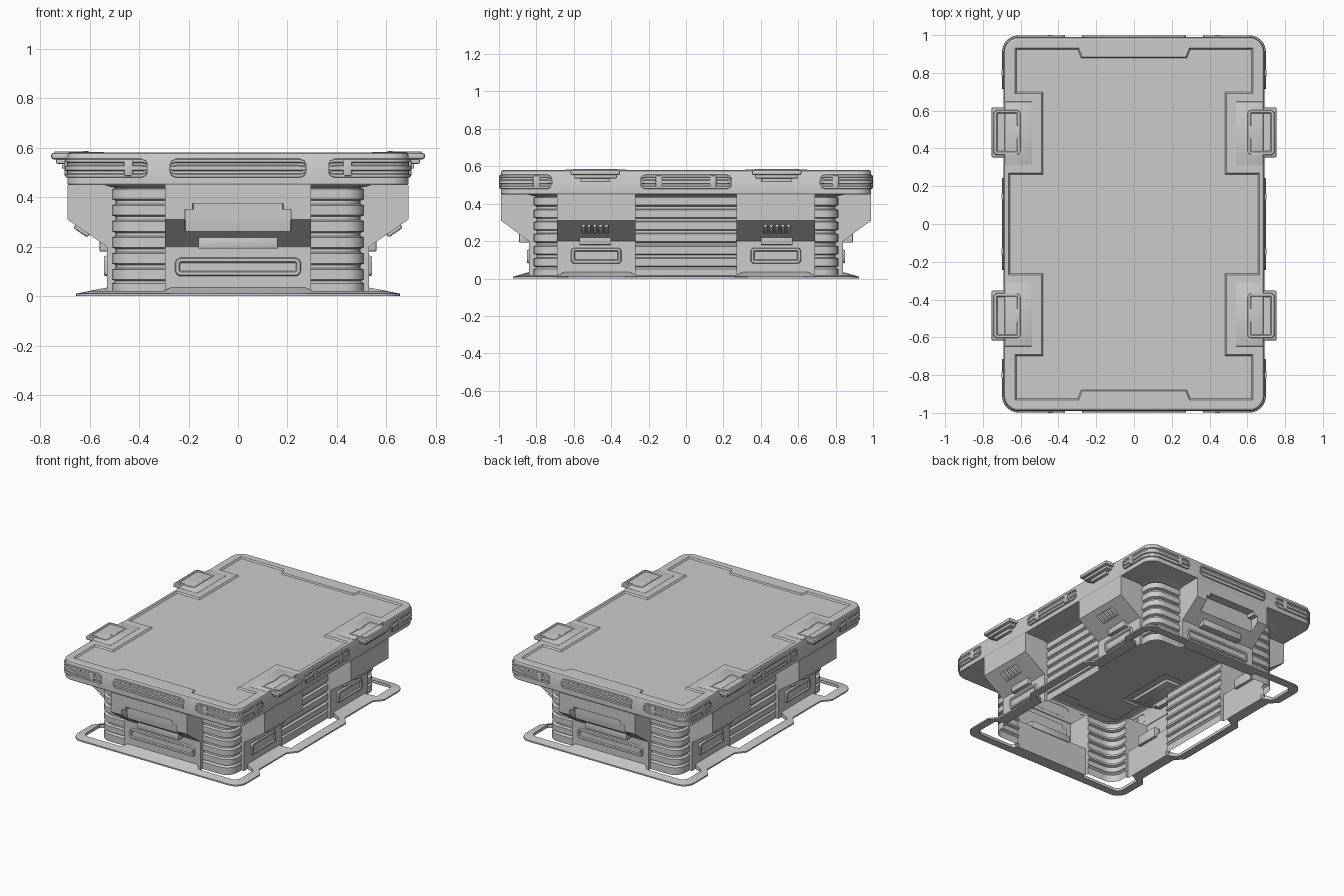
import bpy, bmesh, math
from mathutils import Vector, Matrix

if "Cube" in bpy.data.objects:
    bpy.data.objects.remove(bpy.data.objects["Cube"])


def finish(name, bm, mirror="XY", angle=30):
    """Turn a bmesh into an object mirrored about the world axes."""
    me = bpy.data.meshes.new(name)
    bmesh.ops.remove_doubles(bm, verts=bm.verts, dist=0.0002)
    bm.to_mesh(me)
    bm.free()
    ob = bpy.data.objects.new(name, me)
    bpy.context.collection.objects.link(ob)
    if mirror:
        m = ob.modifiers.new("mirror", "MIRROR")
        m.use_axis = ["X" in mirror, "Y" in mirror, False]
        m.merge_threshold = 0.0005
    bpy.ops.object.select_all(action="DESELECT")
    bpy.context.view_layer.objects.active = ob
    ob.select_set(True)
    bpy.ops.object.shade_smooth_by_angle(angle=math.radians(angle))
    return ob


def add_grid(bm, rows):
    vs = [[bm.verts.new(p) for p in row] for row in rows]
    for a, b in zip(vs, vs[1:]):
        for i in range(len(a) - 1):
            bm.faces.new((a[i], a[i + 1], b[i + 1], b[i]))


def arc(cx, cy, r, n=6):
    """Quarter arc of the front right corner, front to side."""
    return [(cx + r * math.sin(t), cy - r * math.cos(t))
            for t in (math.pi / 2 * i / n for i in range(n + 1))]


def box(name, lo, hi, bevel=0.006, mirror="XY", rot=None):
    lo, hi = Vector(lo), Vector(hi)
    bm = bmesh.new()
    bmesh.ops.create_cube(bm, size=1)
    bmesh.ops.scale(bm, vec=hi - lo, verts=bm.verts)
    bmesh.ops.bevel(bm, geom=bm.edges[:], offset=bevel, segments=2, profile=0.5, affect="EDGES")
    if rot:
        bmesh.ops.rotate(bm, matrix=Matrix.Rotation(rot, 3, "Y"), verts=bm.verts)
    bmesh.ops.translate(bm, vec=(lo + hi) / 2, verts=bm.verts)
    return finish(name, bm, mirror)


def plate(name, origin, u, v, w, h, r, depth, mirror="XY"):
    """Raised rounded panel with a sunken middle."""
    o, u, v = Vector(origin), Vector(u), Vector(v)
    n = u.cross(v)
    rows = []
    for ins, d in ((0, 0), (0.004, depth), (0.016, depth), (0.021, depth * 0.3)):
        rr, row = max(r - ins, 0.003), []
        for k in range(4):
            sx, sy = ((1, 1), (-1, 1), (-1, -1), (1, -1))[k]
            for i in range(5):
                t = math.pi / 2 * (k + i / 4)
                row.append(o + u * (sx * (w / 2 - ins - rr) + rr * math.cos(t))
                           + v * (sy * (h / 2 - ins - rr) + rr * math.sin(t)) + n * d)
        rows.append(row + row[:1])
    bm = bmesh.new()
    add_grid(bm, rows)
    bm.faces.new([bm.verts.new(p) for p in rows[-1][:-1]])
    return finish(name, bm, mirror)


# Body shell: ribbed core with flared blocks, open below, one quarter
RIBS = [0.087 + 0.065 * k for k in range(6)]


def columns(z, rx, ry, sx, fy, r):
    rec = min(fy, 0.93) if 0.26 < z < 0.375 else fy
    pts = [(0, -rec), (0.18 if z > 0.35 else 0.212, -rec), (0.183 if z > 0.35 else 0.215, -fy),
           (0.295, -fy), (0.295, -ry)]
    pts += arc(rx - r, r - ry, r)
    pts += [(rx, -0.69), (sx, -0.69), (sx, -0.27), (rx, -0.27), (rx, 0)]
    return [(x, y, z) for x, y in pts]


levels = [(0, 0), (0.03, 0), (0.05, 0), (0.2, None), (0.259, None), (0.261, None),
          (0.31, None), (0.349, 0), (0.351, 0), (0.3749, None), (0.3751, None)]
for c in RIBS:
    levels += [(c - 0.026, -0.015), (c - 0.02, 0), (c + 0.02, 0), (c + 0.026, -0.015)]


def rib_offset(z):
    d = min(abs(z - c) for c in RIBS)
    if z < 0.055:
        return 0
    return -0.015 * min(max((d - 0.02) / 0.006, 0), 1)


rows = []
for z in sorted({round(l[0], 4) for l in levels}):
    t, o = min(max((z - 0.2) / 0.11, 0), 1), rib_offset(z)
    rows.append(columns(z, 0.51 + o, 0.815 + o, 0.53 + 0.16 * t, 0.84 + 0.15 * t, 0.08))
# Cove below the lid, then the lid wall
for z, dx in ((0.442, 0.005), (0.449, 0.03)):
    rows.append(columns(z, 0.51 + dx, 0.815 + dx, 0.69, 0.99, 0.08))
for z, i in ((0.45, 0.004), (0.456, 0), (0.568, 0), (0.576, 0.004), (0.58, 0.012)):
    rows.append(columns(z, 0.69 - i, 0.99 - i, 0.69 - i, 0.99 - i, 0.08 - i))
bm = bmesh.new()
add_grid(bm, rows)
finish("body_shell", bm)

# Lid top: rim with a slightly sunken notched panel
outer = [(0, -0.978)] + arc(0.61, -0.91, 0.068) + [(0.678, 0)]
edge = [(0, -0.885), (0.275, -0.885), (0.293, -0.932), (0.63, -0.932), (0.63, -0.69), (0.49, -0.69),
        (0.49, -0.27), (0.665, -0.27), (0.665, 0)]
inner = [(0, -0.88), (0.28, -0.88), (0.298, -0.925), (0.622, -0.925), (0.622, -0.698), (0.482, -0.698),
         (0.482, -0.262), (0.657, -0.262), (0.657, 0)]
bm = bmesh.new()
bm.faces.new([bm.verts.new((x, y, 0.58)) for x, y in outer + edge[::-1]])
add_grid(bm, [[(x, y, 0.58) for x, y in edge], [(x, y, 0.57) for x, y in inner]])
bm.faces.new([bm.verts.new((x, y, 0.57)) for x, y in inner + [(0, 0)]])
finish("lid_top", bm)

# Ribbed bumper bands around the lid wall
PROFILE = [(0.478, -0.002), (0.481, 0.007), (0.491, 0.007), (0.495, 0.001), (0.505, 0.001), (0.509, 0.009),
           (0.525, 0.009), (0.529, 0.001), (0.539, 0.001), (0.543, 0.007), (0.553, 0.007), (0.556, -0.002)]


def band(name, path):
    out = []
    for z, o in PROFILE:
        out.append([(x + nx * o, y + ny * o, 0.517 + (z - 0.517) * s) for x, y, nx, ny, s in path])
    bm = bmesh.new()
    add_grid(bm, out)
    finish(name, bm)


F, S = (0, -1), (1, 0)
band("front_bumper", [(0, -0.99, *F, 1), (0.25, -0.99, *F, 1), (0.268, -0.99, *F, 0.8), (0.276, -0.99, *F, 0.4)])
band("side_bumper", [(0.69, -0.244, *S, 0.4), (0.69, -0.236, *S, 0.8), (0.69, -0.218, *S, 1), (0.69, 0, *S, 1)])
corner = [(0.365, -0.99, *F, 0.4), (0.373, -0.99, *F, 0.8), (0.391, -0.99, *F, 1)]
corner += [(x, y, (x - 0.61) / 0.08, (y + 0.91) / 0.08, 1) for x, y in arc(0.61, -0.91, 0.08)]
corner += [(0.69, -0.741, *S, 1), (0.69, -0.723, *S, 0.8), (0.69, -0.715, *S, 0.4)]
band("corner_bumper", corner)

# Small clips across the bumpers
box("front_clip", (0.425, -1.0, 0.485), (0.46, -0.98, 0.55))
for i, y in enumerate((-0.145, -0.8)):
    box(f"side_clip_{i}", (0.68, y - 0.018, 0.485), (0.702, y + 0.018, 0.55))

# Lid latches
box("latch_seat", (0.54, 0.315, 0.56), (0.685, 0.648, 0.582), 0.003)
box("latch_body", (0.6, 0.353, 0.553), (0.755, 0.617, 0.579), 0.008)
plate("latch_face", (0.672, 0.485, 0.578), (1, 0, 0), (0, 1, 0), 0.145, 0.24, 0.02, 0.007)
box("latch_step", (0.66, 0.37, 0.535), (0.735, 0.6, 0.556), 0.006)
box("latch_foot", (0.66, 0.405, 0.515), (0.712, 0.565, 0.54), 0.005)
box("latch_pin", (0.605, 0.45, 0.575), (0.625, 0.52, 0.586), 0.002)

# End handles: bar and lower raised panel
box("handle_bar", (-0.16, -0.892, 0.192), (0.16, -0.835, 0.24), 0.004, "Y")
plate("end_panel", (0, -0.84, 0.118), (1, 0, 0), (0, 0, 1), 0.51, 0.075, 0.025, 0.01, "Y")

# Side block details: lower panel, tab and grip knobs on the slope
plate("side_panel", (0.53, 0.48, 0.122), (0, 1, 0), (0, 0, 1), 0.27, 0.085, 0.02, 0.012)
box("side_tab", (0.51, 0.4, 0.18), (0.56, 0.57, 0.25), 0.006)
for i in range(5):
    y = 0.425 + 0.031 * i
    box(f"grip_knob_{i}", (0.617, y - 0.011, 0.232), (0.643, y + 0.011, 0.302), 0.008, rot=math.atan2(0.16, 0.11))

# Base flange with open slots beside the ribbed walls
base = [((0, 0.838), (0, 0.925), 0.035), ((0.27, 0.838), (0.27, 0.925), 0.035),
        ((0.305, 0.87), (0.305, 0.925), 0.02)]
base += [((a[0], -a[1]), (b[0], -b[1]), 0.02) for a, b in zip(arc(0.555, -0.825, 0.045), arc(0.575, -0.845, 0.08))]
base += [((0.6, 0.685), (0.655, 0.69), 0.02), ((0.528, 0.65), (0.605, 0.63), 0.035),
         ((0.528, 0.305), (0.605, 0.325), 0.035), ((0.6, 0.27), (0.655, 0.265), 0.02),
         ((0.6, 0), (0.655, 0), 0.02)]
inn = lambda top: [(a[0], -a[1], h if top else 0) for a, b, h in base]
out = lambda z: [(b[0], -b[1], z) for a, b, h in base]
bm = bmesh.new()
add_grid(bm, [inn(False), out(0), out(0.01), inn(True), inn(False)])
finish("base_flange", bm)
